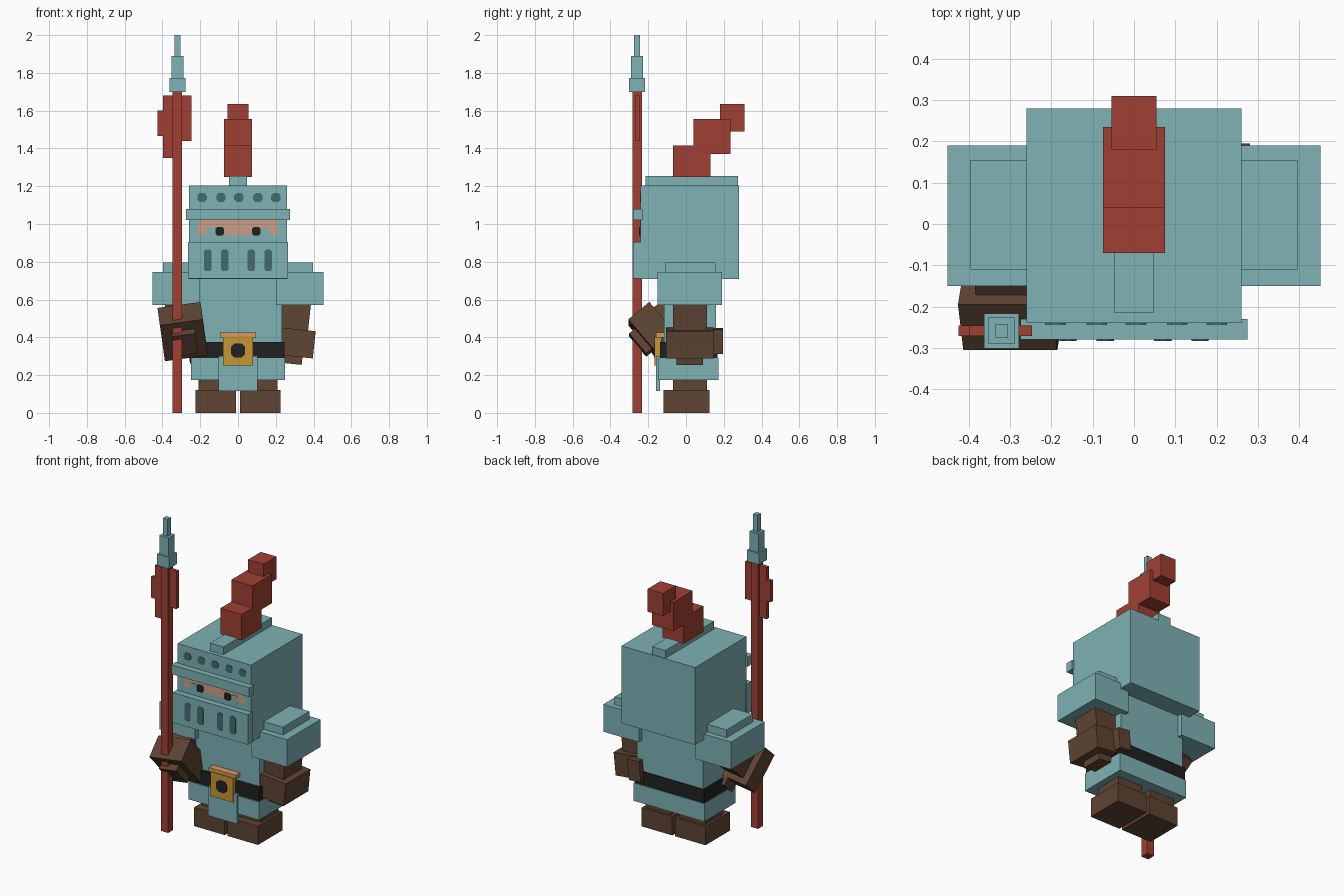
import bpy, bmesh, math
from mathutils import Matrix, Vector

if "Cube" in bpy.data.objects:
    bpy.data.objects.remove(bpy.data.objects["Cube"])


def mat(name, r, g, b):
    m = bpy.data.materials.new(name)
    m.use_nodes = True
    m.diffuse_color = (r, g, b, 1)
    bsdf = m.node_tree.nodes["Principled BSDF"]
    bsdf.inputs["Base Color"].default_value = (r, g, b, 1)
    bsdf.inputs["Roughness"].default_value = 0.8
    return m


STEEL = mat("pale teal", 0.209, 0.445, 0.462)
SLOT = mat("dark teal", 0.058, 0.145, 0.16)
RED = mat("brick red", 0.352, 0.051, 0.034)
BROWN = mat("leather brown", 0.114, 0.058, 0.032)
BLACK = mat("black", 0.014, 0.015, 0.015)
GOLD = mat("gold", 0.578, 0.305, 0.034)
SKIN = mat("skin", 0.597, 0.352, 0.25)
ORANGE = mat("light orange", 0.66, 0.33, 0.12)


def finish(name, bm, material, matrix):
    bm.transform(matrix)
    bmesh.ops.recalc_face_normals(bm, faces=bm.faces)
    me = bpy.data.meshes.new(name)
    bm.to_mesh(me)
    bm.free()
    me.materials.append(material)
    ob = bpy.data.objects.new(name, me)
    bpy.context.scene.collection.objects.link(ob)
    return ob


def box(name, material, x, y, z, matrix=Matrix()):
    """Box from (low, high) ranges on each axis."""
    bm = bmesh.new()
    bmesh.ops.create_cube(bm, size=1)
    for v in bm.verts:
        v.co = Vector([(a + b) / 2 + c * (b - a) for (a, b), c in zip((x, y, z), v.co)])
    return finish(name, bm, material, matrix)


def plate(name, material, cx, cz, w, h, front, cut=0.012):
    """Thin front-facing plate with clipped corners."""
    bm = bmesh.new()
    a, b = w / 2, h / 2
    pts = [(a - cut, -b), (a, -b + cut), (a, b - cut), (a - cut, b),
           (-a + cut, b), (-a, b - cut), (-a, -b + cut), (-a + cut, -b)]
    face = bm.faces.new([bm.verts.new((cx + px, front + 0.005, cz + pz)) for px, pz in pts])
    ext = bmesh.ops.extrude_face_region(bm, geom=[face])
    verts = [g for g in ext["geom"] if isinstance(g, bmesh.types.BMVert)]
    bmesh.ops.translate(bm, vec=(0, -0.005, 0), verts=verts)
    return finish(name, bm, material, Matrix())


def sym(a):
    return (-a, a)


# Helmet
box("helmet", STEEL, sym(0.26), (-0.24, 0.28), (0.71, 1.205))
box("helmet_brow", STEEL, sym(0.275), (-0.28, -0.23), (1.02, 1.08))
box("helmet_visor", STEEL, sym(0.266), (-0.28, -0.23), (0.712, 0.905))
box("helmet_ridge", STEEL, sym(0.047), (-0.215, 0.275), (1.19, 1.255))
for i, x in enumerate((-0.19, -0.09, 0.005, 0.105, 0.2)):
    plate(f"helmet_hole_{i}", SLOT, x, 1.14, 0.05, 0.046, -0.243)
for i, x in enumerate((-0.16, -0.07, 0.07, 0.16)):
    plate(f"visor_slot_{i}", SLOT, x, 0.808, 0.042, 0.115, -0.283)

# Face opening and eyes
box("face", SKIN, sym(0.212), (-0.243, -0.235), (0.943, 1.02))
for side, s in (("left", 1), ("right", -1)):
    plate(side + "_eye", BLACK, s * 0.097, 0.962, 0.044, 0.044, -0.248, 0.008)
    box(side + "_cheek_guard", STEEL, sorted((s * 0.122, s * 0.168)),
        (-0.246, -0.24), (0.94, 0.982))

# Plume stepping up and back
box("plume_lower", RED, sym(0.075), (-0.07, 0.13), (1.25, 1.415))
box("plume_middle", RED, sym(0.0745), (0.04, 0.235), (1.37, 1.555))
box("plume_upper", RED, sym(0.055), (0.18, 0.31), (1.49, 1.635))

# Body, belt and tabard
box("torso", STEEL, sym(0.234), (-0.116, 0.16), (0.28, 0.73))
box("belt", BLACK, sym(0.246), (-0.138, 0.168), (0.285, 0.375))
box("skirt", STEEL, sym(0.25), (-0.145, 0.172), (0.175, 0.29))
box("tabard", STEEL, sym(0.103), (-0.158, -0.138), (0.115, 0.30))
box("buckle", GOLD, sym(0.08), (-0.166, -0.13), (0.25, 0.405))
box("buckle_top", ORANGE, sym(0.095), (-0.16, -0.11), (0.4, 0.425))
plate("buckle_hole", BLACK, 0, 0.33, 0.075, 0.075, -0.169, 0.018)

# Legs, boots and shoulders
for side, s in (("left", 1), ("right", -1)):
    def rng(a, b):
        return sorted((s * a, s * b))
    box(side + "_boot", BROWN, rng(0.01, 0.226), (-0.12, 0.125), (0, 0.12))
    box(side + "_leg", BROWN, rng(0.03, 0.21), (-0.07, 0.11), (0.11, 0.2))
    box(side + "_shoulder", STEEL, rng(0.2, 0.452), (-0.15, 0.19), (0.57, 0.745))
    box(side + "_shoulder_cap", STEEL, rng(0.2, 0.396), (-0.11, 0.155), (0.73, 0.795))

    # Arm: left hangs down, right reaches forward to the spear
    tilt, swing, pivot_z = (6, 0, 0.62) if s > 0 else (-8, -50, 0.59)
    pose = (Matrix.Translation((s * 0.30, 0.02, pivot_z))
            @ Matrix.Rotation(math.radians(tilt), 4, 'Y')
            @ Matrix.Rotation(math.radians(swing), 4, 'X'))
    box(side + "_arm", BROWN, rng(-0.075, 0.09), sym(0.09), (-0.26, 0.0), pose)
    box(side + "_fist", BROWN, rng(-0.1, 0.13), sym(0.125), (-0.32, -0.175), pose)
    box(side + "_thumb", BROWN, rng(-0.085, 0.0), (0.1, 0.175), (-0.31, -0.18), pose)
    box(side + "_fingers", BROWN, rng(-0.05, 0.075), sym(0.07), (-0.36, -0.31), pose)

# Spear
SX, SY = -0.321, -0.259


def spear_part(name, material, half, low, high):
    box(name, material, (SX - half, SX + half), (SY - half, SY + half), (low, high))


spear_part("spear_shaft", RED, 0.0255, 0, 1.71)
spear_part("spear_collar", STEEL, 0.042, 1.70, 1.772)
spear_part("spear_blade", STEEL, 0.032, 1.77, 1.89)
spear_part("spear_tip", STEEL, 0.016, 1.88, 2.0)
FLAG_Y = (-0.271, -0.246)
box("spear_flag_inner", RED, (-0.398, -0.34), FLAG_Y, (1.35, 1.68))
box("spear_flag_outer", RED, (-0.425, -0.395), FLAG_Y, (1.465, 1.60))
box("spear_flag_side", RED, (-0.30, -0.247), FLAG_Y, (1.44, 1.68))
